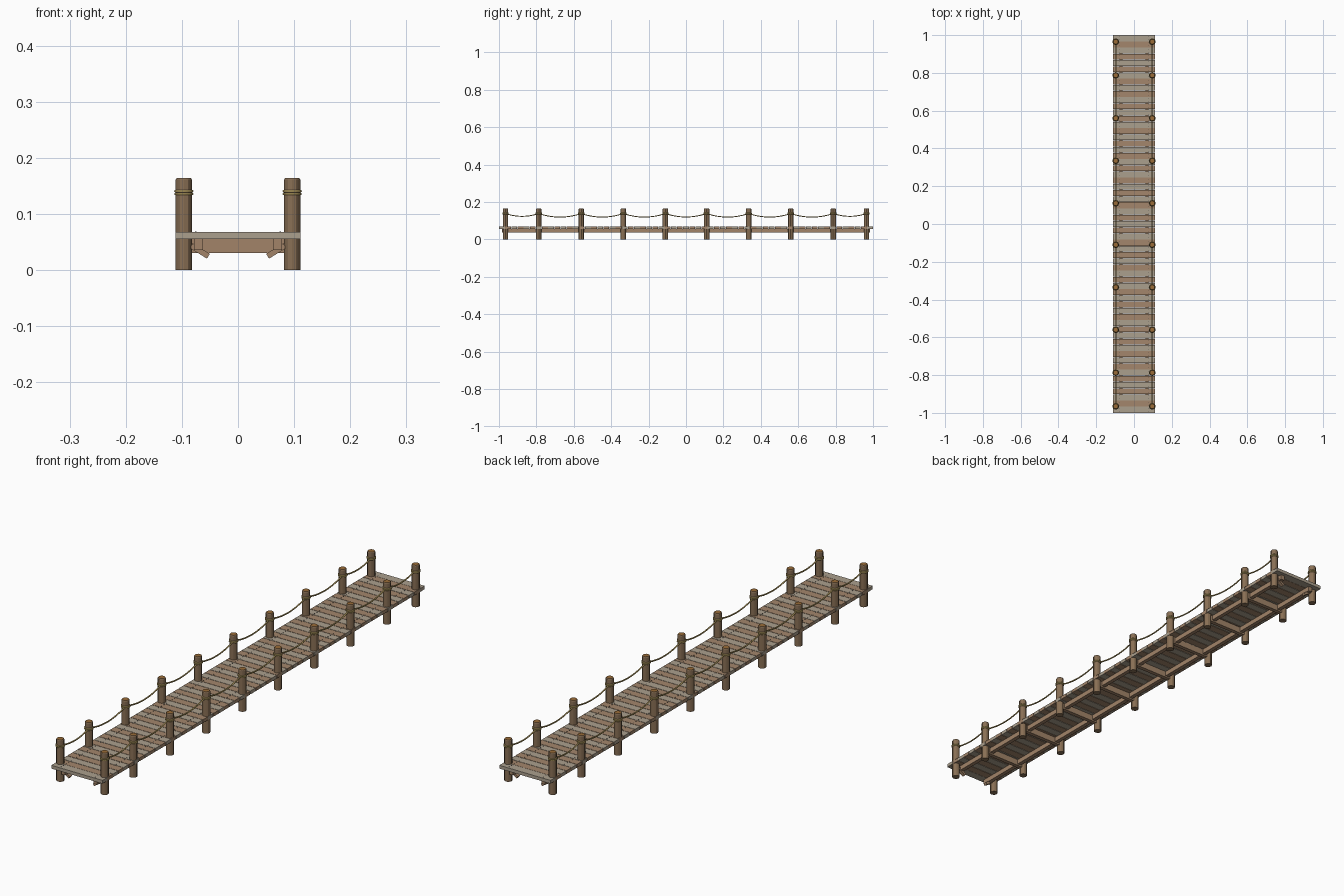
import bpy
import bmesh
import math
from mathutils import Matrix, Vector

cube = bpy.data.objects.get("Cube")
if cube:
    bpy.data.objects.remove(cube, do_unlink=True)


def material(name, rgb):
    m = bpy.data.materials.new(name)
    m.use_nodes = True
    m.diffuse_color = (*rgb, 1)
    m.node_tree.nodes["Principled BSDF"].inputs["Base Color"].default_value = (*rgb, 1)
    return m


GREY = material("weathered grey wood", (0.41, 0.35, 0.27))
BROWN = material("brown plank wood", (0.37, 0.24, 0.15))
BEAM = material("beam wood", (0.36, 0.23, 0.14))
BARK = material("post wood", (0.25, 0.16, 0.09))
CUT = material("cut post end", (0.32, 0.15, 0.04))
ROPE = material("rope", (0.46, 0.34, 0.12))
IRON = material("dark iron", (0.05, 0.05, 0.05))


def finish(name, bm, mats, smooth=False):
    mesh = bpy.data.meshes.new(name)
    bm.to_mesh(mesh)
    bm.free()
    for m in mats:
        mesh.materials.append(m)
    obj = bpy.data.objects.new(name, mesh)
    bpy.context.collection.objects.link(obj)
    if smooth:
        bpy.ops.object.select_all(action="DESELECT")
        obj.select_set(True)
        bpy.context.view_layer.objects.active = obj
        bpy.ops.object.shade_smooth_by_angle()
    return obj


def box(bm, center, size, angle=0.0, index=0):
    mat = (Matrix.Translation(center) @ Matrix.Rotation(angle, 4, "Y")
           @ Matrix.Diagonal((*size, 1)))
    verts = bmesh.ops.create_cube(bm, size=1, matrix=mat)["verts"]
    for f in {f for v in verts for f in v.link_faces}:
        f.material_index = index


def cylinder(bm, center, radius, depth, sides, top_radius=None):
    bmesh.ops.create_cone(bm, cap_ends=True, segments=sides, radius1=radius,
                          radius2=radius if top_radius is None else top_radius,
                          depth=depth, matrix=Matrix.Translation(center))


def rope_curve(name, points, radius, cyclic=False):
    curve = bpy.data.curves.new(name, "CURVE")
    curve.dimensions = "3D"
    curve.bevel_depth = radius
    curve.bevel_resolution = 1
    curve.use_fill_caps = True
    spline = curve.splines.new("POLY")
    spline.points.add(len(points) - 1)
    for p, co in zip(spline.points, points):
        p.co = (*co, 1)
    spline.use_cyclic_u = cyclic
    curve.materials.append(ROPE)
    obj = bpy.data.objects.new(name, curve)
    bpy.context.collection.objects.link(obj)


HALF = [0.11, 0.335, 0.56, 0.787, 0.965]
POST_Y = [-y for y in reversed(HALF)] + HALF
POST_X, POST_R, POST_TOP = 0.0965, 0.0145, 0.164
DECK_TOP, DECK_BOTTOM = 0.068, 0.055
TIE_Z = 0.138

# Deck planks, alternating grey and brown
COUNT = 61
pitch = 2 / COUNT
plank_y = [-1 + pitch * (i + 0.5) for i in range(COUNT)]
bm = bmesh.new()
for i, y in enumerate(plank_y):
    box(bm, (0, y, (DECK_TOP + DECK_BOTTOM) / 2),
        (0.222, pitch - (0.002 if 0 < i < COUNT - 1 else 0.0), DECK_TOP - DECK_BOTTOM),
        index=i % 2)
finish("deck_planks", bm, [GREY, BROWN])

# Nail heads over the long beams
bm = bmesh.new()
for y in plank_y:
    for x in (-0.075, 0.075):
        for dy in (-0.008, 0.008):
            cylinder(bm, (x, y + dy, DECK_TOP), 0.0015, 0.002, 6)
finish("nail_heads", bm, [IRON])

# Long beams under both edges
for side, s in (("left", 1), ("right", -1)):
    bm = bmesh.new()
    box(bm, (s * 0.07, 0, 0.0455), (0.016, 1.97, 0.019))
    finish(side + "_long_beam", bm, [BEAM])

# Cross beams between the inner post pairs
bm = bmesh.new()
for y in POST_Y[1:-1]:
    box(bm, (0, y, 0.0425), (0.17, 0.016, 0.025))
finish("cross_beams", bm, [BEAM])

# Slanted end braces
bm = bmesh.new()
for y in (POST_Y[0], POST_Y[-1]):
    for s in (-1, 1):
        box(bm, (s * 0.068, y, 0.034), (0.036, 0.014, 0.010), angle=-s * math.radians(32))
finish("end_braces", bm, [BEAM])

# Round posts with a chamfered cut top
bm = bmesh.new()
for y in POST_Y:
    for s in (-1, 1):
        base = POST_TOP - 0.003
        cylinder(bm, (s * POST_X, y, base / 2), POST_R, base, 12)
        cylinder(bm, (s * POST_X, y, base + 0.0015), POST_R, 0.003, 12, POST_R * 0.88)
bm.normal_update()
for f in bm.faces:
    if f.normal.z > 0.9 and f.calc_center_median().z > POST_TOP - 0.001:
        f.material_index = 1
finish("posts", bm, [BARK, CUT], smooth=True)

# Rope wraps around each post
for side, s in (("left", 1), ("right", -1)):
    for n, y in enumerate(POST_Y):
        for k, dz in enumerate((-0.0025, 0.0025)):
            ring = [Vector((s * POST_X + 0.0148 * math.cos(a), y + 0.0148 * math.sin(a),
                            TIE_Z + dz))
                    for a in (math.tau * j / 16 for j in range(16))]
            rope_curve(f"{side}_rope_wrap_{n + 1}_{k + 1}", ring, 0.0025, cyclic=True)

    # Hanging rope sagging between neighbouring posts
    path = []
    for a, b in zip(POST_Y, POST_Y[1:]):
        sag = 0.019 * (b - a) / 0.225
        for j in range(12):
            t = j / 12
            path.append((s * 0.0945, a + (b - a) * t, TIE_Z - sag * 4 * t * (1 - t)))
    path.append((s * 0.0945, POST_Y[-1], TIE_Z))
    rope_curve(side + "_hanging_rope", path, 0.0028)
